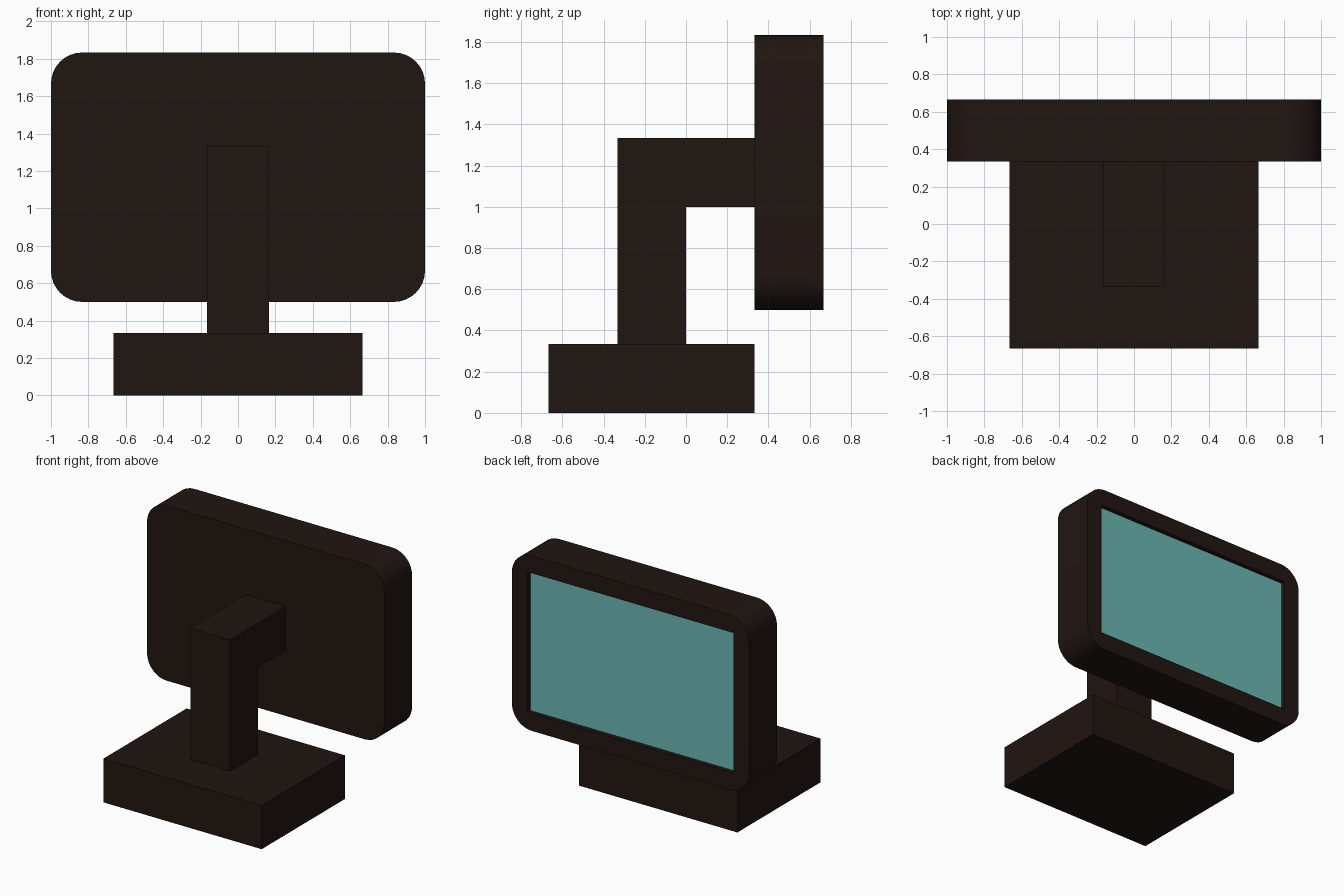
import bpy, bmesh, math
from mathutils import Vector

if "Cube" in bpy.data.objects:
    bpy.data.objects.remove(bpy.data.objects["Cube"])


def material(name, rgb):
    m = bpy.data.materials.new(name)
    m.diffuse_color = (*rgb, 1)
    m.use_nodes = True
    m.node_tree.nodes["Principled BSDF"].inputs["Base Color"].default_value = m.diffuse_color
    return m


dark = material("dark_plastic", (0.0145, 0.0078, 0.0058))
teal = material("screen_teal", (0.15, 0.48, 0.45))


def prism(name, profile, depth, mat):
    """Extrude a closed 3D outline along the depth vector."""
    bm = bmesh.new()
    face = bm.faces.new([bm.verts.new(p) for p in profile])
    ext = bmesh.ops.extrude_face_region(bm, geom=[face])
    moved = [v for v in ext["geom"] if isinstance(v, bmesh.types.BMVert)]
    bmesh.ops.translate(bm, verts=moved, vec=Vector(depth))
    bmesh.ops.recalc_face_normals(bm, faces=bm.faces[:])
    mesh = bpy.data.meshes.new(name)
    bm.to_mesh(mesh)
    bm.free()
    mesh.materials.append(mat)
    obj = bpy.data.objects.new(name, mesh)
    bpy.context.collection.objects.link(obj)
    return obj


def box(name, x, y, z, mat):
    """Box symmetric in x, with y and z ranges."""
    outline = [(-x, y[0], z[0]), (x, y[0], z[0]), (x, y[0], z[1]), (-x, y[0], z[1])]
    return prism(name, outline, (0, y[1] - y[0], 0), mat)


T = 1 / 3  # thickness shared by all parts

# Base slab
box("base", 2 * T, (-2 * T, T), (0, T), dark)

# L-shaped stand: upright post with an arm reaching to the monitor
stand = [(-T, T), (0, T), (0, 3 * T), (T, 3 * T), (T, 4 * T), (-T, 4 * T)]
prism("stand", [(-T / 2, y, z) for y, z in stand], (T, 0, 0), dark)

# Monitor housing with rounded corners
R, SEG = T / 2, 8
cx, cz, half_h = 1 - R, 3.5 * T, 2 * T
outline = []
for i, (sx, sz) in enumerate([(1, 1), (-1, 1), (-1, -1), (1, -1)]):
    for k in range(SEG + 1):
        a = math.radians(90 * (i + k / SEG))
        outline.append((sx * cx + R * math.cos(a), T,
                        cz + sz * (half_h - R) + R * math.sin(a)))
housing = prism("monitor_housing", outline, (0, T, 0), dark)

# Rectangular screen recess
margin = 0.133
sx, z0, z1 = 1 - margin, cz - half_h + margin, cz + half_h - margin
cutter = box("recess_cutter", sx, (2 * T - 0.045, 2 * T + 0.1), (z0, z1), dark)
cutter.hide_render = True
cut = housing.modifiers.new("recess", 'BOOLEAN')
cut.operation = 'DIFFERENCE'
cut.solver = 'EXACT'
cut.object = cutter
bpy.context.view_layer.objects.active = housing
housing.select_set(True)
bpy.ops.object.modifier_apply(modifier=cut.name)
bpy.data.objects.remove(cutter)
bpy.ops.object.shade_smooth_by_angle(angle=math.radians(30))

# Screen panel sitting in the recess
box("screen", sx, (2 * T - 0.045, 2 * T - 0.034), (z0, z1), teal)
